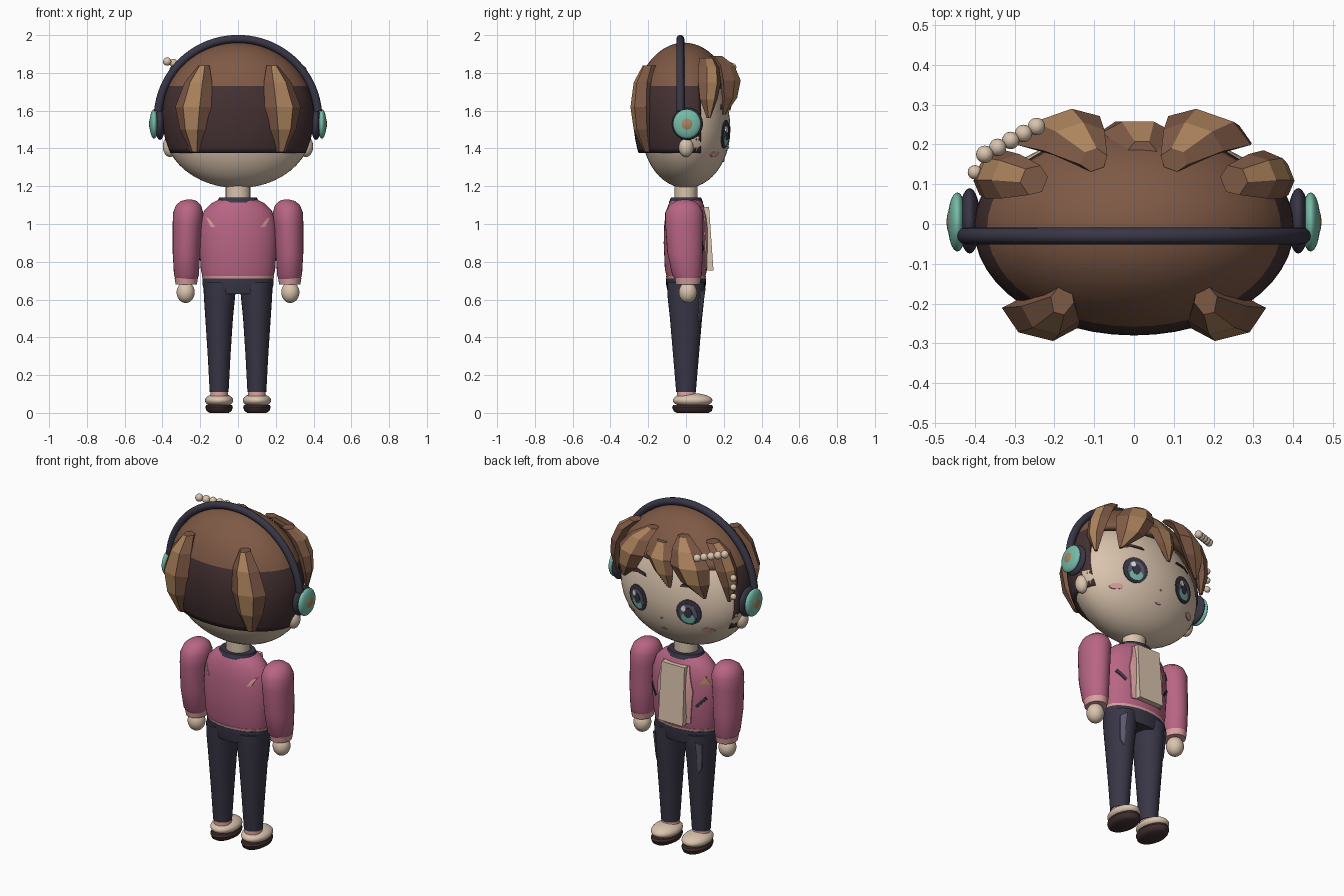
import bpy, bmesh
from math import sin, cos, pi, sqrt, radians
from mathutils import Vector

cube = bpy.data.objects.get("Cube")
if cube:
    bpy.data.objects.remove(cube)


def material(name, r, g, b):
    m = bpy.data.materials.new(name)
    m.use_nodes = True
    m.diffuse_color = (r, g, b, 1)
    m.node_tree.nodes["Principled BSDF"].inputs["Base Color"].default_value = (r, g, b, 1)
    return m


SKIN = material("skin cream", .70, .55, .42)
BROWN = material("hair brown", .21, .10, .06)
DARK = material("dark brown", .058, .03, .032)
GOLD = material("light brown", .42, .23, .11)
NAVY = material("navy", .04, .037, .06)
TEAL = material("teal", .18, .50, .39)
ROSE = material("rose", .48, .13, .23)
PINK = material("light pink", .72, .35, .35)
GREY = material("grey violet", .11, .10, .16)
WHITE = material("white", .85, .85, .85)


def finish(name, bm, mats, angle=40):
    """Turn a bmesh into an object, smooth below the given angle."""
    bmesh.ops.recalc_face_normals(bm, faces=bm.faces)
    mesh = bpy.data.meshes.new(name)
    bm.to_mesh(mesh)
    bm.free()
    for m in mats:
        mesh.materials.append(m)
    ob = bpy.data.objects.new(name, mesh)
    bpy.context.collection.objects.link(ob)
    for o in bpy.context.selected_objects:
        o.select_set(False)
    ob.select_set(True)
    bpy.context.view_layer.objects.active = ob
    if angle:
        bpy.ops.object.shade_smooth_by_angle(angle=radians(angle))
    return ob


def skin_rings(bm, rings):
    """Bridge closed loops of points and cap both ends."""
    loops = [[bm.verts.new(p) for p in ring] for ring in rings]
    n = len(loops[0])
    for a, b in zip(loops, loops[1:]):
        for i in range(n):
            f = bm.faces.new((a[i], a[(i + 1) % n], b[(i + 1) % n], b[i]))
            f.tag = i == 1
    bm.faces.new(loops[0])
    bm.faces.new(loops[-1])


def loft(name, mat, rings, n=28, angle=40):
    """Stack of ellipses given as (x, y, z, x radius, y radius)."""
    bm = bmesh.new()
    skin_rings(bm, [[(x + rx * cos(2 * pi * i / n), y + ry * sin(2 * pi * i / n), z)
                     for i in range(n)] for x, y, z, rx, ry in rings])
    return finish(name, bm, [mat], angle)


def ball(name, mat, centre, radii, low=None, n=32):
    """Ellipsoid, optionally with another radius for its lower half."""
    bm = bmesh.new()
    bmesh.ops.create_uvsphere(bm, u_segments=n, v_segments=n // 2, radius=1)
    for v in bm.verts:
        rz = low if low and v.co.z < 0 else radii[2]
        v.co = Vector((v.co.x * radii[0], v.co.y * radii[1], v.co.z * rz)) + Vector(centre)
    return finish(name, bm, [mat], 60)


def lock(name, rings, out, side=1):
    """Faceted strand of hair with one light facet, rings are (x, y, z, width, depth)."""
    o = Vector((out[0], out[1], 0)).normalized()
    t = Vector((-o.y, o.x, 0))
    section = ((-1, 0), (-.45, .9), (.45, .9), (1, 0), (.5, -.8), (-.5, -.8))
    bm = bmesh.new()
    loops = []
    for x, y, z, w, d in rings:
        pts = [Vector((x, y, z)) + t * u * w + o * v * d for u, v in section]
        loops.append([(p.x * side, p.y, p.z) for p in pts])
    skin_rings(bm, loops)
    for f in bm.faces:
        f.material_index = int(f.tag)
    return finish(name, bm, [BROWN, GOLD], 0)


def plate(name, mat, outline, surface, lift):
    """Thin patch laid over a surface y = surface(x, z)."""
    cx = sum(p[0] for p in outline) / len(outline)
    cz = sum(p[1] for p in outline) / len(outline)
    n = len(outline)
    fine = [(ax + (bx - ax) * k / 4, az + (bz - az) * k / 4)
            for (ax, az), (bx, bz) in zip(outline, outline[1:] + outline[:1]) for k in range(4)] if n < 9 else outline
    n = len(fine)
    bm = bmesh.new()
    rows = []
    for s in (.3, .65, 1):
        pts = [(cx + (x - cx) * s, cz + (z - cz) * s) for x, z in fine]
        rows.append([bm.verts.new((x, surface(x, z) + lift, z)) for x, z in pts])
    mid = bm.verts.new((cx, surface(cx, cz) + lift, cz))
    sign = 1 if lift > 0 else -1
    for i in range(n):
        j = (i + 1) % n
        bm.faces.new((mid, rows[0][i], rows[0][j]))
        for a, b in zip(rows, rows[1:]):
            bm.faces.new((a[i], b[i], b[j], a[j]))
    bmesh.ops.recalc_face_normals(bm, faces=bm.faces)
    if sum(f.normal.y for f in bm.faces) * sign < 0:
        bmesh.ops.reverse_faces(bm, faces=bm.faces)
    mesh_back = bmesh.ops.extrude_face_region(bm, geom=bm.faces[:])
    for v in mesh_back["geom"]:
        if isinstance(v, bmesh.types.BMVert):
            v.co.y -= sign * .006
    return finish(name, bm, [mat], 40)


def oval(x, z, rx, rz, n=24):
    return [(x + rx * cos(2 * pi * i / n), z + rz * sin(2 * pi * i / n)) for i in range(n)]


def face_y(x, z):
    rz = .36 if z > 1.5 else .31
    return .235 * sqrt(max(0, 1 - (x / .39) ** 2 - ((z - 1.5) / rz) ** 2))


# Head, ears and neck
ball("head", SKIN, (0, 0, 1.5), (.39, .235, .36), .31, 48)
loft("neck", SKIN, [(0, 0, 1.1, .065, .06), (0, 0, 1.24, .065, .06)])

# Hair cap: open over the face, lower part darker
bm = bmesh.new()
bmesh.ops.create_uvsphere(bm, u_segments=48, v_segments=32, radius=1)
for v in bm.verts:
    v.co = (v.co.x * .402, v.co.y * .27 - .01, 1.58 + v.co.z * (.38 if v.co.z > 0 else .46))
for co, no in (((0, 0, 1.375), (0, 0, -1)), ((0, 0, 1.73), (0, 0, 1)), ((0, .08, 0), (0, 1, 0))):
    bmesh.ops.bisect_plane(bm, geom=bm.verts[:] + bm.edges[:] + bm.faces[:],
                           plane_co=co, plane_no=no, clear_outer=no[2] < 0)
centres = [(f, f.calc_center_median()) for f in bm.faces]
for f, c in centres:
    f.material_index = int(c.z < 1.73)
bmesh.ops.delete(bm, geom=[f for f, c in centres if c.z < 1.73 and c.y > .08], context="FACES")
cap = finish("hair_cap", bm, [BROWN, DARK], 50)
shell = cap.modifiers.new("thickness", "SOLIDIFY")
shell.thickness = .035
shell.offset = -1

# Hair locks
back = [(.18, -.19, 1.84, .03, .04), (.21, -.225, 1.75, .075, .05), (.235, -.235, 1.62, .1, .055),
        (.235, -.225, 1.5, .075, .05), (.225, -.2, 1.38, .025, .02)]
front = [(.1, .16, 1.89, .035, .03), (.15, .21, 1.84, .08, .04), (.19, .235, 1.76, .11, .045),
         (.22, .23, 1.67, .08, .035), (.26, .2, 1.58, .01, .01)]
temple = [(.25, .11, 1.88, .04, .035), (.31, .12, 1.83, .06, .045), (.35, .125, 1.75, .065, .04),
          (.37, .12, 1.66, .05, .03), (.365, .12, 1.56, .01, .01)]
for s, side in ((1, "left"), (-1, "right")):
    lock(side + "_back_lock", back, (.25, -1), s)
    lock(side + "_front_lock", front, (.35, 1), s)
    lock(side + "_temple_lock", temple, (1, .4), s)
lock("middle_lock", [(.02, .18, 1.84, .04, .03), (.01, .23, 1.76, .09, .03),
                     (-.02, .235, 1.68, .06, .025), (-.05, .225, 1.6, .01, .01)], (0, 1))

# Bead hair clips
for i in range(5):
    k = i / 4
    ball("clip_bead", SKIN, (-.375 + .13 * k, .175 + .07 * k, 1.86 - .03 * k), (.022,) * 3, n=16)
for z in (1.71, 1.655, 1.6):
    ball("side_bead", SKIN, (-.4, .13, z), (.018,) * 3, n=16)

# Headband
curve = bpy.data.curves.new("headband", "CURVE")
curve.dimensions = "3D"
curve.bevel_depth = .021
curve.bevel_resolution = 4
curve.use_fill_caps = True
path = curve.splines.new("POLY")
path.points.add(40)
for i, p in enumerate(path.points):
    a = radians(5 + 170 * i / 40)
    p.co = (.425 * cos(a), -.03, 1.56 + .42 * sin(a), 1)
path.use_smooth = True
curve.materials.append(NAVY)
bpy.context.collection.objects.link(bpy.data.objects.new("headband", curve))

# Face details
plate("mouth", PINK, oval(0, 1.335, .018, .006), face_y, .004)
plate("nose", PINK, oval(0, 1.405, .006, .005), face_y, .005)


def torso_y(x, z):
    for (z0, a0, b0), (z1, a1, b1) in zip(TORSO, TORSO[1:]):
        if z0 <= z <= z1:
            k = (z - z0) / (z1 - z0)
            return (b0 + (b1 - b0) * k) * sqrt(max(0, 1 - (x / (a0 + (a1 - a0) * k)) ** 2))
    return 0


# Torso, belt, collar and shirt panel
TORSO = [(.71, .185, .1), (.76, .197, .112), (.9, .206, .118), (1.0, .203, .115),
         (1.07, .18, .105), (1.11, .14, .09), (1.13, .1, .08)]
loft("jacket", ROSE, [(0, 0, z, a, b) for z, a, b in TORSO], 40)
loft("hem", PINK, [(0, 0, .7, .183, .102), (0, 0, .725, .192, .106)], 40)
loft("waist", NAVY, [(0, 0, .63, .175, .095), (0, 0, .68, .188, .105), (0, 0, .712, .188, .105)], 40)
loft("collar", NAVY, [(0, 0, 1.115, .11, .09), (0, 0, 1.14, .1, .08), (0, 0, 1.14, .07, .06)])
panel = [(-.08, .755), (.08, .755), (.075, 1.09), (-.075, 1.09)]
bm = bmesh.new()
skin_rings(bm, [[(x, y0 + (1.09 - z) * .07, z) for x, z in panel] for y0 in (.09, .122)])
finish("shirt_panel", bm, [SKIN], 0)
plate("chest_badge", GOLD, [(-.19, .995), (-.145, .995), (-.167, 1.04)], torso_y, .006)

# Paired parts
for s, side in ((1, "left"), (-1, "right")):
    def mirrored(points):
        return [(s * x, z) for x, z in points]

    ball(side + "_ear", SKIN, (s * .36, 0, 1.41), (.038, .04, .055))
    ball(side + "_ear_cushion", NAVY, (s * .413, .008, 1.53), (.027, .082, .085))
    ball(side + "_ear_cup", TEAL, (s * .444, .005, 1.53), (.024, .074, .078))
    ball(side + "_cup_centre", GOLD, (s * .456, .005, 1.53), (.015, .038, .04))
    # Eyes, brows and cheeks
    x = s * .165
    plate(side + "_eye_rim", NAVY, oval(x, 1.475, .068, .075), face_y, .004)
    plate(side + "_iris", GREY, oval(x, 1.468, .048, .058), face_y, .006)
    plate(side + "_iris_glow", TEAL, oval(x, 1.443, .038, .03), face_y, .008)
    plate(side + "_pupil", NAVY, oval(x, 1.475, .022, .03), face_y, .01)
    plate(side + "_eye_shine", WHITE, oval(x + .022, 1.5, .014, .017), face_y, .012)
    plate(side + "_brow", DARK, mirrored([(.11, 1.615), (.2, 1.62), (.22, 1.605), (.19, 1.635), (.12, 1.63)]), face_y, .005)
    plate(side + "_cheek", PINK, oval(s * .25, 1.37, .032, .015), face_y, .004)
    # Jacket details
    plate(side + "_lapel", PINK, mirrored([(.075, .76), (.1, .76), (.115, .95), (.085, 1.09), (.07, 1.09)]), torso_y, .006)
    plate(side + "_pocket", NAVY, mirrored([(.125, .87), (.135, .86), (.18, .91), (.172, .925)]), torso_y, .006)
    plate(side + "_back_stripe", PINK, mirrored([(.12, .985), (.145, .985), (.17, 1.035), (.155, 1.03)]),
          lambda x, z: -torso_y(x, z), -.006)
    # Arms and hands
    arm = [(.272, .01, .7, .055, .062), (.273, .005, .73, .066, .078), (.273, -.005, .85, .073, .094),
           (.268, -.01, 1.0, .078, .1), (.264, -.01, 1.06, .08, .1), (.262, -.008, 1.1, .066, .08),
           (.26, -.006, 1.122, .042, .05), (.258, -.005, 1.13, .012, .015)]
    loft(side + "_sleeve", ROSE, [(s * r[0], *r[1:]) for r in arm])
    loft(side + "_cuff", PINK, [(s * .274, .01, z, a, a + .008) for z, a in ((.68, .056), (.715, .062))])
    ball(side + "_hand", SKIN, (s * .277, .01, .638), (.048, .048, .056))
    # Legs and shoes
    leg = [(.1, 0, .11, .05, .052), (.1, 0, .3, .06, .068), (.1, 0, .5, .073, .085), (.098, 0, .62, .083, .098),
           (.095, 0, .69, .088, .1)]
    loft(side + "_trouser_leg", NAVY, [(s * r[0], *r[1:]) for r in leg])
    plate(side + "_trouser_patch", GREY, mirrored([(.13, .66), (.16, .64), (.15, .5), (.135, .47)]),
          lambda x, z: (.022 + .125 * z) * sqrt(max(0, 1 - ((abs(x) - .1) / (.038 + .074 * z)) ** 2)), .006)
    loft(side + "_sock", PINK, [(s * .1, .005, .07, .05, .055), (s * .1, 0, .115, .045, .048)])
    ball(side + "_shoe", SKIN, (s * .1, .035, .066), (.075, .105, .038))
    loft(side + "_sole", DARK, [(s * .1, .035, z, a, a + .035)
                                for z, a in ((0, .05), (.01, .066), (.03, .073), (.042, .068))])
